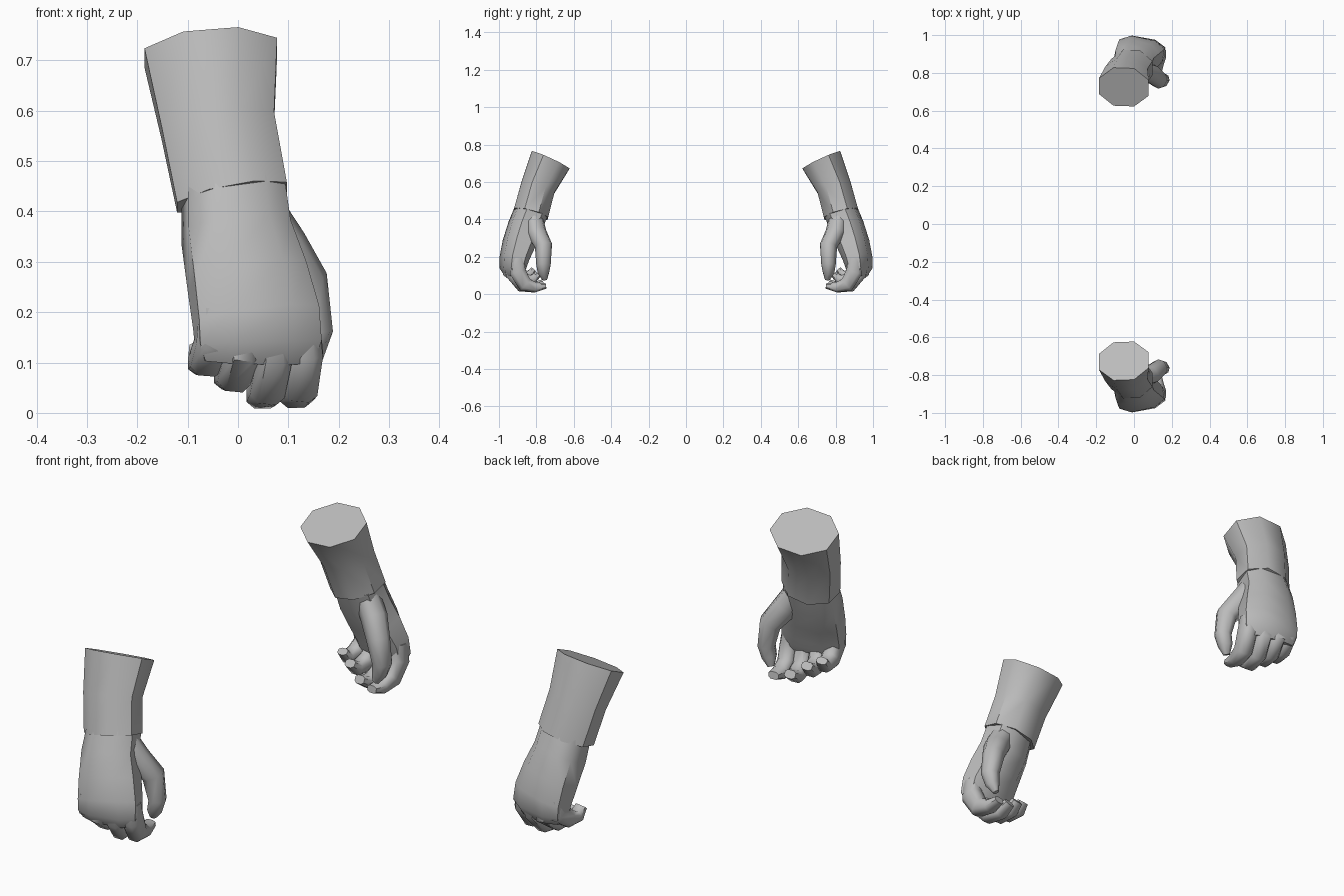
import bpy, bmesh, math
from mathutils import Vector

grey = bpy.data.materials.new("plain grey")
grey.diffuse_color = (0.5, 0.5, 0.5, 1)


def loft(name, rings, sides=8, box=1.0, yaw=0.0, offset=0.5):
    """Skin rings (x, y, z, half width, half depth) set square to their path."""
    bm = bmesh.new()
    mids = [Vector(r[:3]) for r in rings]
    across = Vector((math.cos(yaw), math.sin(yaw), 0))
    loops = []
    for i, (*_, w, d) in enumerate(rings):
        t = (mids[min(i + 1, len(mids) - 1)] - mids[max(i - 1, 0)]).normalized()
        u = (across - t * across.dot(t)).normalized()
        v = t.cross(u)
        loop = []
        for k in range(sides):
            a = 2 * math.pi * (k + offset) / sides
            c, s = math.cos(a), math.sin(a)
            c = math.copysign(abs(c) ** box, c)
            s = math.copysign(abs(s) ** box, s)
            loop.append(bm.verts.new(mids[i] + u * c * w + v * s * d))
        loops.append(loop)
    for a, b in zip(loops, loops[1:]):
        for k in range(sides):
            n = (k + 1) % sides
            bm.faces.new((a[k], a[n], b[n], b[k]))
    bm.faces.new(loops[0])
    bm.faces.new(loops[-1])
    bmesh.ops.recalc_face_normals(bm, faces=bm.faces)
    mesh = bpy.data.meshes.new(name)
    bm.to_mesh(mesh)
    bm.free()
    mesh.materials.append(grey)
    ob = bpy.data.objects.new(name, mesh)
    bpy.context.collection.objects.link(ob)
    bpy.ops.object.select_all(action='DESELECT')
    ob.select_set(True)
    bpy.context.view_layer.objects.active = ob
    bpy.ops.object.shade_smooth_by_angle(angle=math.radians(50))
    # the second hand is a reflection across y = 0
    mirror = ob.modifiers.new("other_side", 'MIRROR')
    mirror.use_axis = (False, True, False)
    mirror.use_mirror_merge = False
    return ob


# sleeve cuff, pinched in the middle
loft("cuff", [(-0.054, -0.725, 0.715, 0.143, 0.120),
              (-0.040, -0.792, 0.570, 0.122, 0.100),
              (-0.012, -0.830, 0.428, 0.120, 0.102)])

# wrist and palm, widening to the knuckles
loft("palm", [(-0.010, -0.825, 0.450, 0.103, 0.088),
              (-0.004, -0.860, 0.360, 0.110, 0.090),
              (0.018, -0.893, 0.270, 0.122, 0.084),
              (0.036, -0.918, 0.190, 0.130, 0.073),
              (0.040, -0.925, 0.140, 0.130, 0.066),
              (0.038, -0.918, 0.105, 0.115, 0.045)],
     box=0.75, yaw=0.18)

# curled fingers
loft("index_finger", [(0.128, -0.905, 0.190, 0.034, 0.040),
                      (0.133, -0.900, 0.120, 0.038, 0.046),
                      (0.123, -0.862, 0.052, 0.037, 0.042),
                      (0.115, -0.805, 0.036, 0.034, 0.028),
                      (0.110, -0.750, 0.044, 0.024, 0.016)], box=0.75)
loft("middle_finger", [(0.074, -0.930, 0.190, 0.034, 0.040),
                       (0.073, -0.920, 0.115, 0.037, 0.050),
                       (0.058, -0.872, 0.050, 0.037, 0.043),
                       (0.049, -0.812, 0.036, 0.034, 0.029),
                       (0.042, -0.765, 0.062, 0.025, 0.018)], box=0.75)
loft("ring_finger", [(0.010, -0.940, 0.200, 0.034, 0.040),
                     (0.010, -0.934, 0.125, 0.037, 0.052),
                     (-0.008, -0.880, 0.078, 0.036, 0.042),
                     (-0.017, -0.825, 0.074, 0.033, 0.029),
                     (-0.021, -0.790, 0.105, 0.025, 0.018)], box=0.75)
loft("little_finger", [(-0.045, -0.945, 0.210, 0.034, 0.038),
                       (-0.049, -0.940, 0.145, 0.036, 0.048),
                       (-0.062, -0.890, 0.105, 0.035, 0.037),
                       (-0.070, -0.840, 0.100, 0.031, 0.026),
                       (-0.074, -0.815, 0.132, 0.024, 0.016)], box=0.75)

# thumb with its fleshy base
loft("thumb", [(0.040, -0.815, 0.410, 0.045, 0.050),
               (0.085, -0.800, 0.330, 0.052, 0.052),
               (0.132, -0.762, 0.260, 0.046, 0.045),
               (0.151, -0.762, 0.160, 0.036, 0.038),
               (0.138, -0.762, 0.115, 0.031, 0.030),
               (0.125, -0.755, 0.078, 0.014, 0.013)], box=0.85, yaw=0.5)
